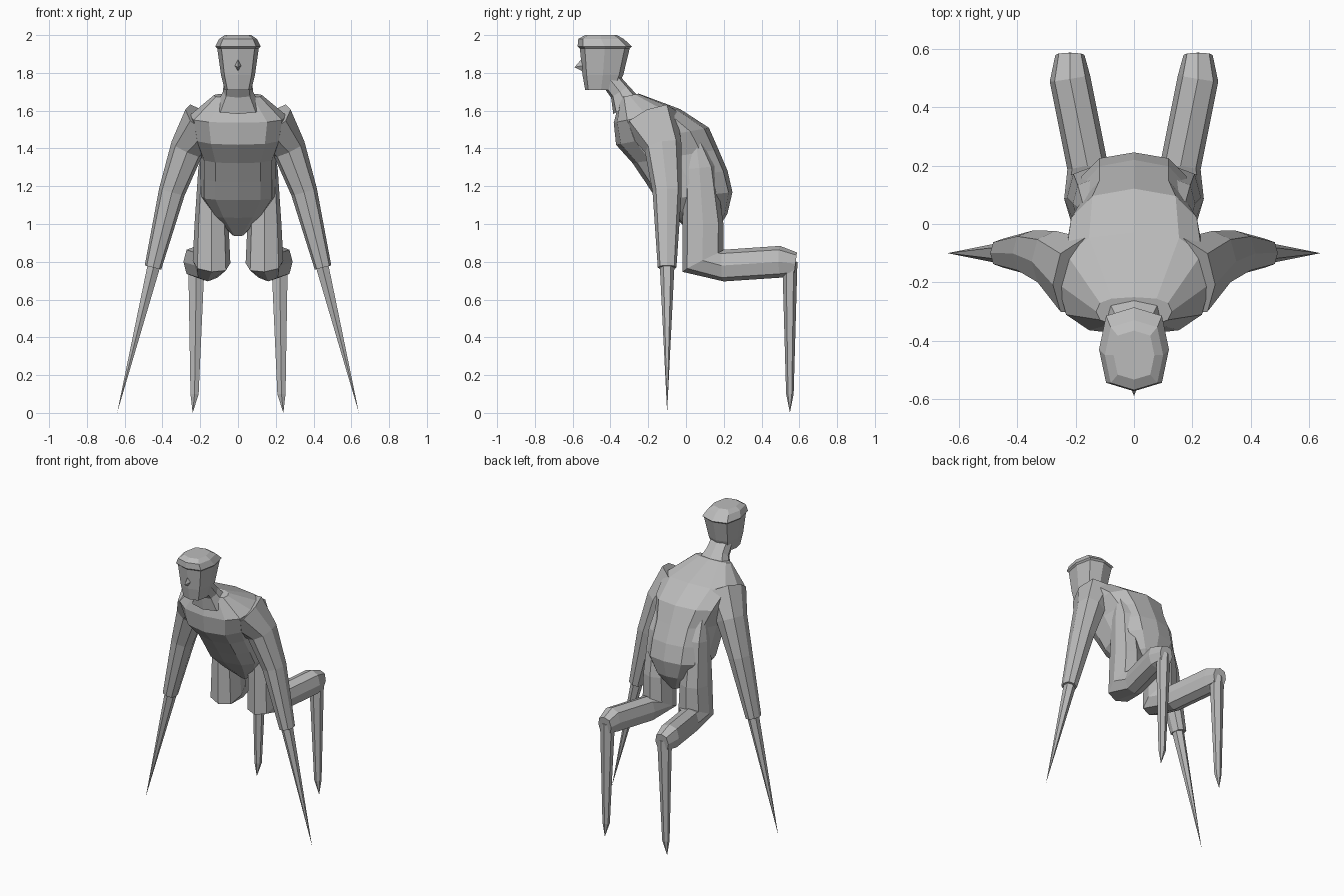
import bpy, bmesh, math
from mathutils import Vector

default_cube = bpy.data.objects.get("Cube")
if default_cube:
    bpy.data.objects.remove(default_cube, do_unlink=True)

# One plain grey for the whole figure
grey = bpy.data.materials.new("plain grey")
grey.use_nodes = True
colour = (0.5, 0.5, 0.5, 1)
grey.diffuse_color = colour
grey.node_tree.nodes["Principled BSDF"].inputs["Base Color"].default_value = colour

SIDEWAYS = Vector((1, 0, 0))
UPWARD = Vector((0, 0, 1))


def signed_power(value, power):
    return math.copysign(abs(value) ** power, value)


def cross_section(centre, direction, width, depth, sides, boxiness):
    """Rounded-box ring of points around a centre, square to the direction."""
    across = (SIDEWAYS - direction * direction.dot(SIDEWAYS)).normalized()
    forward = direction.cross(across)
    ring = []
    for step in range(sides):
        angle = math.tau * step / sides
        along = signed_power(math.cos(angle), boxiness)
        beside = signed_power(math.sin(angle), boxiness)
        ring.append(centre + forward * along * depth + across * beside * width)
    return ring


def path_direction(path, index):
    before = path[max(index - 1, 0)]
    after = path[min(index + 1, len(path) - 1)]
    return (after - before).normalized()


def limb(name, points, widths, depths=None, ratio=1, sides=8, boxiness=0.8,
         follow=1, mirrored=False):
    """Flat-shaded tube along the points; depth defaults to width times ratio."""
    path = [Vector(point) for point in points]
    depths = depths or [width * ratio for width in widths]
    bm = bmesh.new()
    loops = []
    for index, centre in enumerate(path):
        direction = UPWARD.lerp(path_direction(path, index), follow).normalized()
        ring = cross_section(centre, direction, widths[index], depths[index],
                             sides, boxiness)
        loops.append([bm.verts.new(corner) for corner in ring])
    for lower, upper in zip(loops, loops[1:]):
        for here in range(sides):
            there = (here + 1) % sides
            bm.faces.new((lower[here], lower[there], upper[there], upper[here]))
    bm.faces.new(loops[0])
    bm.faces.new(loops[-1])
    bmesh.ops.remove_doubles(bm, verts=bm.verts, dist=0.0001)
    bmesh.ops.recalc_face_normals(bm, faces=bm.faces)
    mesh = bpy.data.meshes.new(name)
    bm.to_mesh(mesh)
    bm.free()
    mesh.materials.append(grey)
    part = bpy.data.objects.new(name, mesh)
    bpy.context.collection.objects.link(part)
    if mirrored:
        mirror = part.modifiers.new("Mirror", "MIRROR")
        mirror.use_mirror_merge = False


def curved_path(start, bend, end, count):
    """Evenly spaced points on a curve pulled towards the bend."""
    start, bend, end = Vector(start), Vector(bend), Vector(end)
    steps = [index / (count - 1) for index in range(count)]
    return [start.lerp(bend, t).lerp(bend.lerp(end, t), t) for t in steps]


# Hunched torso, from the crotch up to the neck base
torso_widths = [0.03, 0.13, 0.2, 0.2, 0.2, 0.24, 0.26, 0.13]
torso_depths = [0.05, 0.14, 0.2, 0.22, 0.23, 0.25, 0.18, 0.05]
spine = curved_path((0, 0.1, 0.94), (0, 0.05, 1.3), (0, -0.3, 1.68),
                    len(torso_widths))
limb("torso", spine, torso_widths, torso_depths,
     sides=12, boxiness=0.75, follow=0.3)

# Neck leaning forward
limb("neck", [(0, -0.31, 1.62), (0, -0.35, 1.7), (0, -0.43, 1.8)],
     [0.12, 0.08, 0.07], ratio=0.7, boxiness=0.7)

# Head from chin to crown, with a slight brow ledge
head_path = [(0, -0.45, 1.71), (0, -0.44, 1.79), (0, -0.43, 1.93),
             (0, -0.43, 1.94), (0, -0.45, 1.98), (0, -0.45, 2)]
limb("head", head_path, [0.07, 0.09, 0.11, 0.12, 0.1, 0.07],
     ratio=1.2, boxiness=0.65, follow=0)

# Pointed nose
limb("nose", [(0, -0.54, 1.84), (0, -0.59, 1.83)], [0.02, 0],
     ratio=2, sides=4, boxiness=1)

# Arms from the broad shoulder to the cuff
limb("arm", [(0.17, -0.18, 1.54), (0.27, -0.12, 1.4),
             (0.35, -0.1, 1.17), (0.45, -0.1, 0.77)],
     [0.13, 0.09, 0.07, 0.045], ratio=1.1, mirrored=True)

# Long spikes in place of forearms
limb("arm_spike", [(0.44, -0.1, 0.8), (0.64, -0.1, 0)], [0.04, 0],
     sides=6, boxiness=1, mirrored=True)

# Thigh, knee and the shin reaching straight back
leg_path = [(0.16, 0.05, 1.45), (0.14, 0.07, 1.3), (0.14, 0.09, 1),
            (0.14, 0.09, 0.8), (0.16, 0.2, 0.78), (0.22, 0.5, 0.8),
            (0.22, 0.58, 0.79)]
limb("leg", leg_path, [0.02, 0.07, 0.09, 0.1, 0.07, 0.07, 0.05],
     ratio=1.2, mirrored=True)

# Spikes in place of feet
limb("leg_spike", [(0.22, 0.55, 0.8), (0.23, 0.55, 0.1), (0.24, 0.55, 0)],
     [0.05, 0.025, 0], ratio=0.8, sides=6, boxiness=1, mirrored=True)
